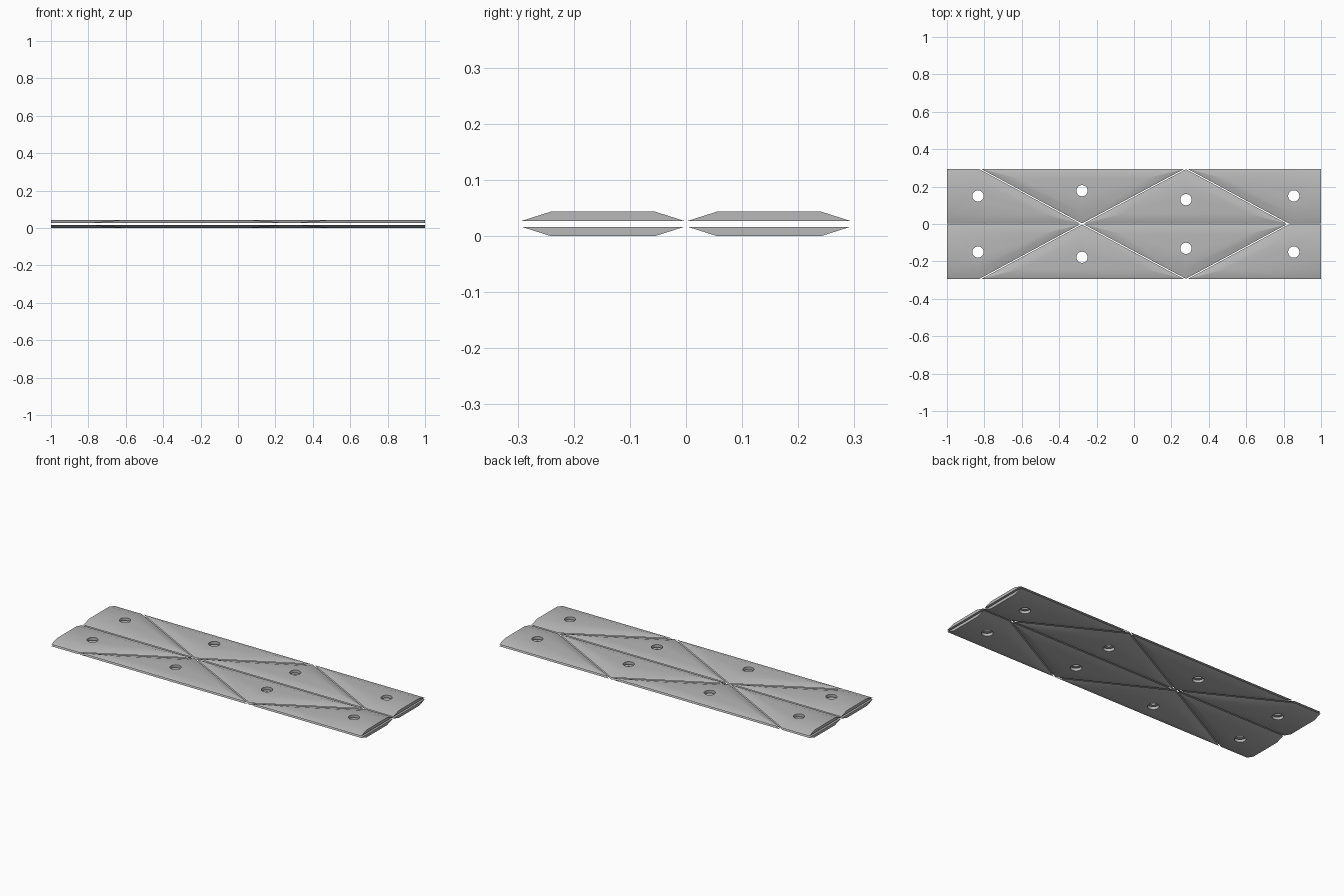
import bpy, bmesh, math
from mathutils import Vector, Matrix

cube = bpy.data.objects.get("Cube")
if cube:
    bpy.data.objects.remove(cube, do_unlink=True)

HALF_W = 0.296       # half width of the strip
A, B = 0.278, 0.826  # crease node positions along the strip
GAP, BEVEL = 0.003, 0.055
HOLE_R, SEGMENTS = 0.03, 32

grey = bpy.data.materials.new("plain grey")
grey.use_nodes = True
grey.diffuse_color = (0.48, 0.48, 0.48, 1)
grey.node_tree.nodes["Principled BSDF"].inputs["Base Color"].default_value = grey.diffuse_color

# Panels of the back half, counter-clockwise, each with its hole centre
PANELS = {
    "right_end_panel": ([(-1, 0), (-A, 0), (-B, HALF_W), (-1, HALF_W)], (-0.834, 0.15)),
    "edge_triangle": ([(-A, 0), (A, HALF_W), (-B, HALF_W)], (-A, 0.178)),
    "middle_triangle": ([(-A, 0), (B, 0), (A, HALF_W)], (A, 0.13)),
    "left_end_panel": ([(B, 0), (1, 0), (1, HALF_W), (A, HALF_W)], (0.854, 0.15)),
}


def inset(points, amount):
    """Move crease edges inwards; edges on the strip's border stay put."""
    pts = [Vector(p) for p in points]
    lines = []
    for p, q in zip(pts, pts[1:] + pts[:1]):
        d = (q - p).normalized()
        border = (p.y == q.y == HALF_W) or (p.x == q.x and abs(p.x) == 1)
        lines.append((Vector((-d.y, d.x)), 0 if border else amount))
    result = []
    for i, p in enumerate(pts):
        (n1, d1), (n2, d2) = lines[i - 1], lines[i]
        result.append(p + Matrix((n1, n2)).inverted() @ Vector((d1, d2)))
    return result


def make_panel(name, points, hole, side, z_inner, z_outer):
    bm = bmesh.new()
    circle = [Vector(hole) + HOLE_R * Vector((math.cos(t), math.sin(t)))
              for t in (2 * math.pi * i / SEGMENTS for i in range(SEGMENTS))]
    levels = []
    # Wide face towards the gap, smaller face outside
    for z, amount in ((z_inner, GAP), (z_outer, BEVEL)):
        loops, edges = [], []
        for ring in (inset(points, amount), circle):
            vs = [bm.verts.new((p.x, p.y * side, z)) for p in ring]
            edges += [bm.edges.new((vs[i - 1], vs[i])) for i in range(len(vs))]
            loops.append(vs)
        bmesh.ops.triangle_fill(bm, use_beauty=True, edges=edges)
        levels.append(loops)
    # Bevelled rim and hole wall
    for low, high in zip(*levels):
        for i in range(len(low)):
            bm.faces.new((low[i - 1], low[i], high[i], high[i - 1]))
    bmesh.ops.recalc_face_normals(bm, faces=bm.faces[:])
    mesh = bpy.data.meshes.new(name)
    bm.to_mesh(mesh)
    bm.free()
    mesh.materials.append(grey)
    obj = bpy.data.objects.new(name, mesh)
    bpy.context.collection.objects.link(obj)
    return obj


# Two layers of panels, mirrored front to back
parts = []
for layer, z_inner, z_outer in (("lower", 0.0165, 0.0), ("upper", 0.0270, 0.0435)):
    for end, side in (("back", 1), ("front", -1)):
        for name, (points, hole) in PANELS.items():
            parts.append(make_panel(f"{layer}_{end}_{name}", points, hole, side, z_inner, z_outer))

bpy.ops.object.select_all(action='DESELECT')
for obj in parts:
    obj.select_set(True)
bpy.context.view_layer.objects.active = parts[0]
bpy.ops.object.shade_smooth_by_angle(angle=math.radians(30))
